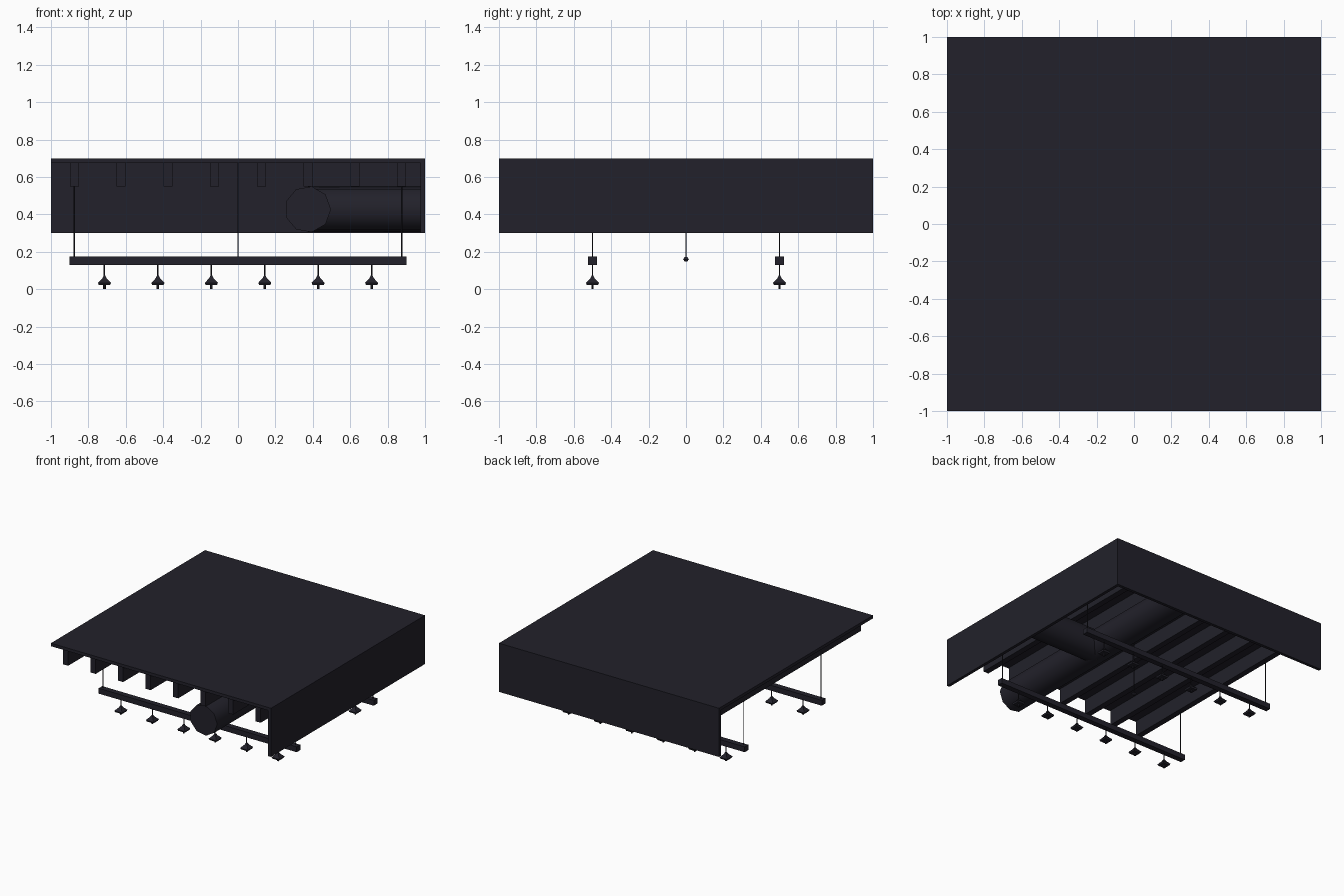
import bpy, bmesh, math
from mathutils import Vector

if "Cube" in bpy.data.objects:
    bpy.data.objects.remove(bpy.data.objects["Cube"])

dark = bpy.data.materials.new("charcoal")
dark.diffuse_color = (0.0160, 0.0152, 0.0235, 1)
dark.use_nodes = True
dark.node_tree.nodes["Principled BSDF"].inputs["Base Color"].default_value = dark.diffuse_color


def finish(bm, name, smooth=False):
    bmesh.ops.recalc_face_normals(bm, faces=bm.faces[:])
    me = bpy.data.meshes.new(name)
    bm.to_mesh(me)
    bm.free()
    me.materials.append(dark)
    ob = bpy.data.objects.new(name, me)
    bpy.context.collection.objects.link(ob)
    if smooth:
        for p in me.polygons:
            p.use_smooth = len(p.vertices) == 4
    return ob


def box(name, x0, x1, y0, y1, z0, z1):
    bm = bmesh.new()
    bmesh.ops.create_cube(bm, size=1)
    for v in bm.verts:
        v.co = Vector((x0 + (v.co.x + .5) * (x1 - x0),
                       y0 + (v.co.y + .5) * (y1 - y0),
                       z0 + (v.co.z + .5) * (z1 - z0)))
    return finish(bm, name)


def tube(name, a, b, r, sides, side_dir, smooth=False):
    """Capped cylinder from a to b, first corner along side_dir."""
    a, b = Vector(a), Vector(b)
    u = Vector(side_dir)
    w = (b - a).normalized().cross(u)
    bm = bmesh.new()
    rings = []
    for c in (a, b):
        rings.append([bm.verts.new(c + r * (math.cos(t) * u + math.sin(t) * w))
                      for t in (2 * math.pi * i / sides for i in range(sides))])
    for i in range(sides):
        j = (i + 1) % sides
        bm.faces.new((rings[0][i], rings[0][j], rings[1][j], rings[1][i]))
    for ring in rings:
        bm.faces.new(ring)
    return finish(bm, name, smooth)


def square_loft(name, x, y, levels):
    """Stack of axis-aligned squares given as (z, half width)."""
    bm = bmesh.new()
    rings = [[bm.verts.new((x + sx * r, y + sy * r, z))
              for sx, sy in ((-1, -1), (1, -1), (1, 1), (-1, 1))] for z, r in levels]
    for lo, hi in zip(rings, rings[1:]):
        for i in range(4):
            j = (i + 1) % 4
            bm.faces.new((lo[i], lo[j], hi[j], hi[i]))
    bm.faces.new(rings[0])
    bm.faces.new(rings[-1])
    return finish(bm, name)


# Ceiling slab and the two upper walls
box("ceiling_slab", -1, 1, -1, 1, .675, .70)
box("right_wall", .975, 1, -1, 1, .30, .675)
box("back_wall", -1, .975, .975, 1, .30, .675)

# Joists
for i in range(8):
    x = -.875 + .25 * i
    box("joist", x - .024, x + .024, -.99, .975, .55, .675)

# Air duct and its side branch
tube("main_duct", (.373, -.98, .427), (.373, .975, .427), .124, 9, (1, 0, 0), True)
tube("branch_duct", (.373, 0, .427), (.975, 0, .427), .124, 9, (0, 1, 0), True)

# Two hanging light tracks with wires and lamps
for y in (-.5, .5):
    box("light_track", -.9, .9, y - .023, y + .023, .13, .174)
    for x in (-.875, .875):
        tube("track_wire", (x, y, .17), (x, y, .56), .004, 6, (1, 0, 0))
    for i in range(6):
        x = -.714 + .2857 * i
        tube("lamp_stem", (x, y, .065), (x, y, .135), .004, 6, (1, 0, 0))
        square_loft("lamp_shade", x, y,
                    [(.022, .030), (.034, .035), (.058, .012), (.072, .005)])
        tube("lamp_bulb", (x, y, 0), (x, y, .025), .007, 6, (1, 0, 0))

# Centre cord with its end weight
tube("centre_cord", (0, 0, .16), (0, 0, .68), .004, 6, (1, 0, 0))
square_loft("cord_weight", 0, 0, [(.147, .006), (.160, .015), (.173, .006)])
